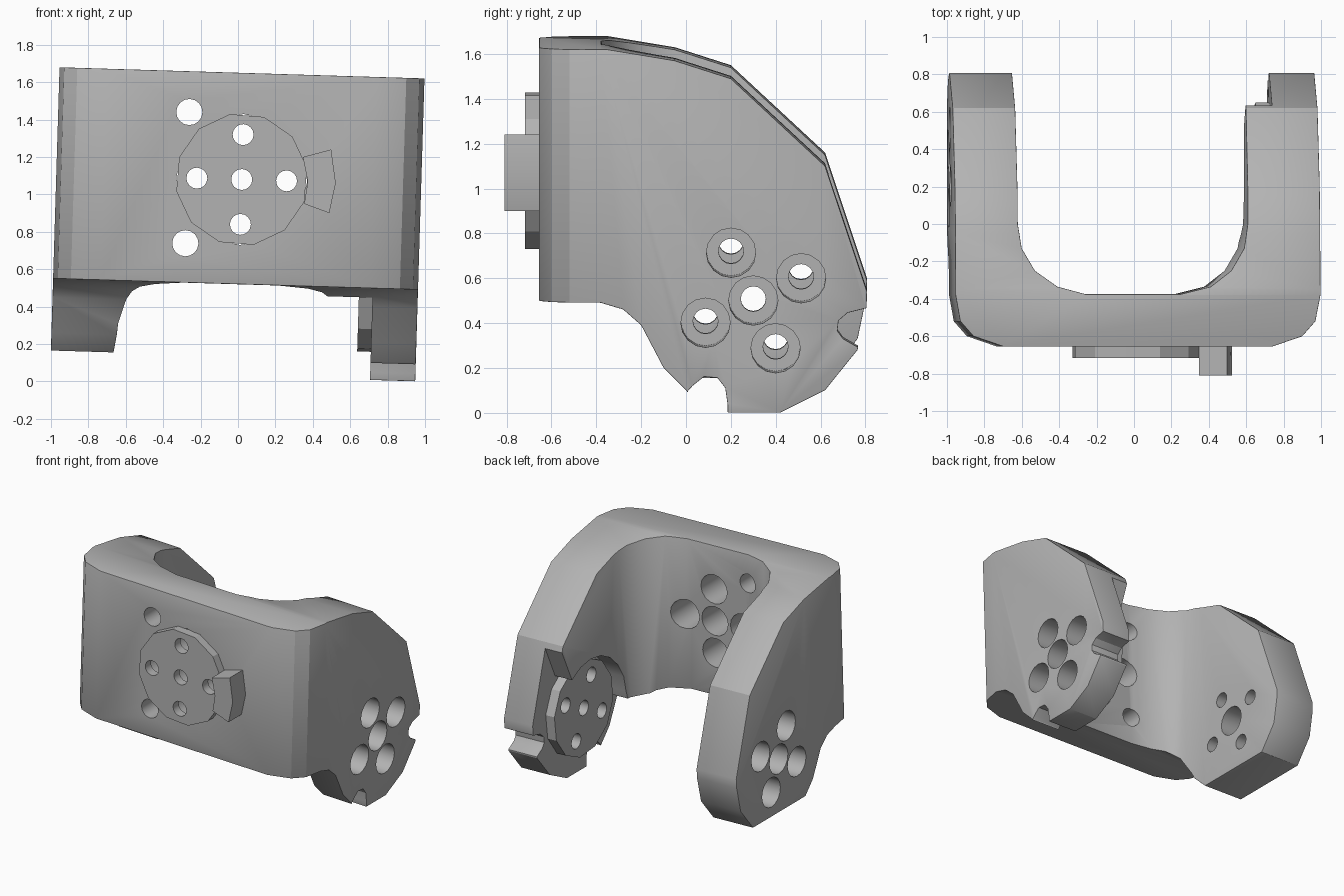
import bpy, bmesh, math
from mathutils import Matrix

cube = bpy.data.objects.get("Cube")
if cube:
    bpy.data.objects.remove(cube, do_unlink=True)

grey = bpy.data.materials.new("grey_plastic")
grey.use_nodes = True
COLOUR = (0.45, 0.45, 0.45, 1)
grey.diffuse_color = COLOUR
grey.node_tree.nodes["Principled BSDF"].inputs["Base Color"].default_value = COLOUR
TILT = Matrix.Rotation(math.radians(1.75), 4, 'Y')


def place(axis, p, h):
    """Put a 2D profile point at height h along an axis."""
    return {'X': (h, p[0], p[1]), 'Y': (p[0], h, p[1]), 'Z': (p[0], p[1], h)}[axis]


def ring(c, r, n, start=0.0):
    return [(c[0] + r * math.cos(math.radians(start) + math.tau * i / n),
             c[1] + r * math.sin(math.radians(start) + math.tau * i / n)) for i in range(n)]


def prisms(name, parts):
    """One object from several extruded profiles: (points, axis, from, to)."""
    bm = bmesh.new()
    for pts, axis, a, b in parts:
        low = [bm.verts.new(place(axis, p, a)) for p in pts]
        high = [bm.verts.new(place(axis, p, b)) for p in pts]
        bm.faces.new(low)
        bm.faces.new(high)
        for i in range(len(pts)):
            j = (i + 1) % len(pts)
            bm.faces.new((low[i], low[j], high[j], high[i]))
    bmesh.ops.recalc_face_normals(bm, faces=bm.faces)
    me = bpy.data.meshes.new(name)
    bm.to_mesh(me)
    bm.free()
    me.materials.append(grey)
    ob = bpy.data.objects.new(name, me)
    bpy.context.collection.objects.link(ob)
    return ob


def bake(ob):
    graph = bpy.context.evaluated_depsgraph_get()
    me = bpy.data.meshes.new_from_object(ob.evaluated_get(graph))
    ob.modifiers.clear()
    ob.data = me


def boolean(ob, operation, parts):
    tool = prisms("cutter", parts)
    mod = ob.modifiers.new("cut", 'BOOLEAN')
    mod.operation, mod.solver, mod.object = operation, 'EXACT', tool
    bake(ob)
    bpy.data.objects.remove(tool, do_unlink=True)


# U-shaped plan of the bracket, trimmed by the side outline
plan = [(-1.005, 0.9), (-1.005, -0.38), (-0.98, -0.52), (-0.91, -0.6), (-0.75, -0.655),
        (0.69, -0.655), (0.85, -0.6), (0.92, -0.52), (0.947, -0.38), (0.947, 0.9),
        (0.565, 0.9), (0.56, 0), (0.54, -0.13), (0.47, -0.25), (0.36, -0.335),
        (0.2, -0.375), (-0.31, -0.375), (-0.46, -0.335), (-0.58, -0.25),
        (-0.65, -0.13), (-0.67, 0)]
plan.append((-0.67, 0.9))
side = [(-0.8, 1.65), (-0.35, 1.65), (-0.05, 1.6), (0.2, 1.52), (0.62, 1.13), (0.807, 0.57),
        (0.805, 0.5), (0.765, 0.31), (0.62, 0.13), (0.42, 0.03), (0.08, 0.03),
        (0, 0.13), (-0.1, 0.23), (-0.2, 0.42), (-0.28, 0.49), (-0.38, 0.52), (-0.8, 0.52)]
body = prisms("bracket_body", [(plan, 'Z', -0.5, 2)])
boolean(body, 'INTERSECT', [(side, 'X', -1.5, 1.5)])

# Flat bottom of the right arm, and the two notches of the left arm
floor_cut = [(-0.5, -0.3), (1, -0.3), (1, 0.135), (-0.5, 0.135)]
back_notch = [(0.9, 0.495), (0.8, 0.495), (0.72, 0.475), (0.68, 0.44),
              (0.675, 0.395), (0.7, 0.36), (0.77, 0.32), (0.9, 0.32)]
low_notch = [(0.19, -0.1), (0.185, 0.07), (0.175, 0.14), (0.14, 0.185), (0.08, 0.19),
             (0.03, 0.15), (0.01, 0.128), (-0.03, -0.1)]
boolean(body, 'DIFFERENCE', [(floor_cut, 'X', -1.5, -0.2), (back_notch, 'X', 0.2, 1.5),
                             (low_notch, 'X', 0.2, 1.5)])

# Small rounded edges
bevel = body.modifiers.new("round", 'BEVEL')
bevel.width, bevel.segments = 0.02, 2
bevel.limit_method, bevel.angle_limit = 'ANGLE', math.radians(50)
bake(body)

# Recess on the inside of the left arm, around its disc
hub = (0.3, 0.53)
recess = [(1, 1.1), (0.64, 1.1)]
recess += [(hub[0] + 0.385 * math.cos(math.radians(a)), hub[1] + 0.385 * math.sin(math.radians(a)))
           for a in range(54, 181, 18)]
recess += [(-0.1, 0.47), (-0.5, 0.47), (-0.5, -0.2), (1, -0.2)]
boolean(body, 'DIFFERENCE', [(recess, 'X', 0.3, 0.705)])

# Screw holes: wide from the open side, narrow where they meet the mating face
WIDE, NARROW = 0.11, 0.056
face_hub = (-0.013, 1.08)
arm_spots = [hub] + ring(hub, 0.235, 4, 25)
face_spots = [face_hub] + ring(face_hub, 0.24, 4)
holes = []
for i, c in enumerate(arm_spots):
    holes.append((ring(c, WIDE, 16), 'X', 0.6, 1.2))
    holes.append((ring(c, WIDE, 16), 'X', -1.2, -0.5 if i == 0 else -0.77))
holes += [(ring(c, WIDE, 16), 'Y', -0.8, -0.2) for c in face_spots]
holes += [(ring((-0.304, z), 0.07, 16), 'Y', -0.8, -0.2) for z in (1.432, 0.73)]
boolean(body, 'DIFFERENCE', holes)
boolean(body, 'DIFFERENCE', [(ring(c, NARROW, 16), 'X', -0.9, -0.5) for c in arm_spots[1:]])

# Twelve-sided mounting discs with narrow holes
front_disc = prisms("front_disc", [(ring(face_hub, 0.355, 12, 12), 'Y', -0.717, -0.65)])
boolean(front_disc, 'DIFFERENCE', [(ring(c, NARROW, 16), 'Y', -0.8, -0.5) for c in face_spots])
arm_disc = prisms("left_arm_disc", [(ring(hub, 0.355, 12, 10), 'X', 0.632, 0.71)])
boolean(arm_disc, 'DIFFERENCE', [(ring(c, NARROW, 16), 'X', 0.5, 0.9) for c in arm_spots])

# Key block beside the front disc
key = [(0.31, 1.21), (0.46, 1.255), (0.49, 1.076), (0.46, 0.915), (0.325, 0.96), (0.34, 1.08)]
key_block = prisms("key_block", [(key, 'Y', -0.81, -0.65)])

# Whole bracket leans slightly to its left
for ob in (body, front_disc, arm_disc, key_block):
    ob.data.transform(TILT)
    ob.select_set(True)
    bpy.context.view_layer.objects.active = ob
bpy.ops.object.shade_smooth_by_angle(angle=math.radians(25))
